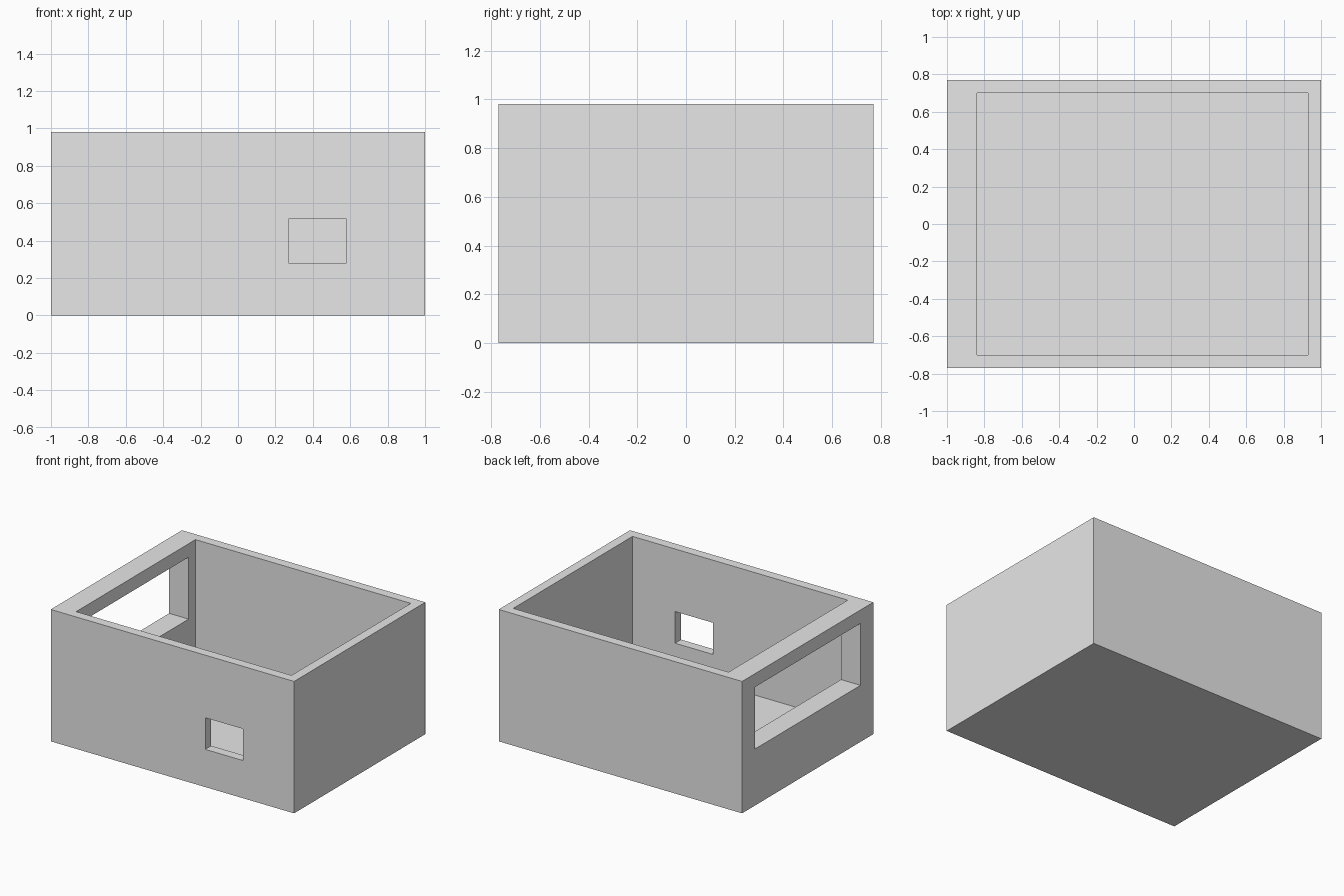
import bpy
import bmesh

if "Cube" in bpy.data.objects:
    bpy.data.objects.remove(bpy.data.objects["Cube"])

grey = bpy.data.materials.new("plain grey")
grey.diffuse_color = (0.8, 0.8, 0.8, 1)
grey.use_nodes = True
grey.node_tree.nodes["Principled BSDF"].inputs["Base Color"].default_value = grey.diffuse_color


def box(name, x, y, z):
    """Box spanning the (min, max) range on each axis."""
    bm = bmesh.new()
    bmesh.ops.create_cube(bm, size=1)
    for v in bm.verts:
        v.co = [r[0] if c < 0 else r[1] for c, r in zip(v.co, (x, y, z))]
    mesh = bpy.data.meshes.new(name)
    bm.to_mesh(mesh)
    bm.free()
    mesh.materials.append(grey)
    ob = bpy.data.objects.new(name, mesh)
    bpy.context.collection.objects.link(ob)
    return ob


# Outer block
shell = box("open_box_shell", (-1, 1), (-0.77, 0.77), (0, 0.98))

# Room hollow, wide side opening, small front window
cutters = [
    box("room_cutter", (-0.84, 0.93), (-0.70, 0.70), (0.07, 1.2)),
    box("side_opening_cutter", (-1.2, -0.5), (-0.62, 0.62), (0.42, 0.88)),
    box("front_window_cutter", (0.27, 0.58), (-1.0, -0.5), (0.28, 0.515)),
]
for cutter in cutters:
    cutter.hide_render = True
    cutter.hide_viewport = True
    cutter.display_type = 'WIRE'
    mod = shell.modifiers.new(cutter.name, 'BOOLEAN')
    mod.operation = 'DIFFERENCE'
    mod.solver = 'EXACT'
    mod.object = cutter
